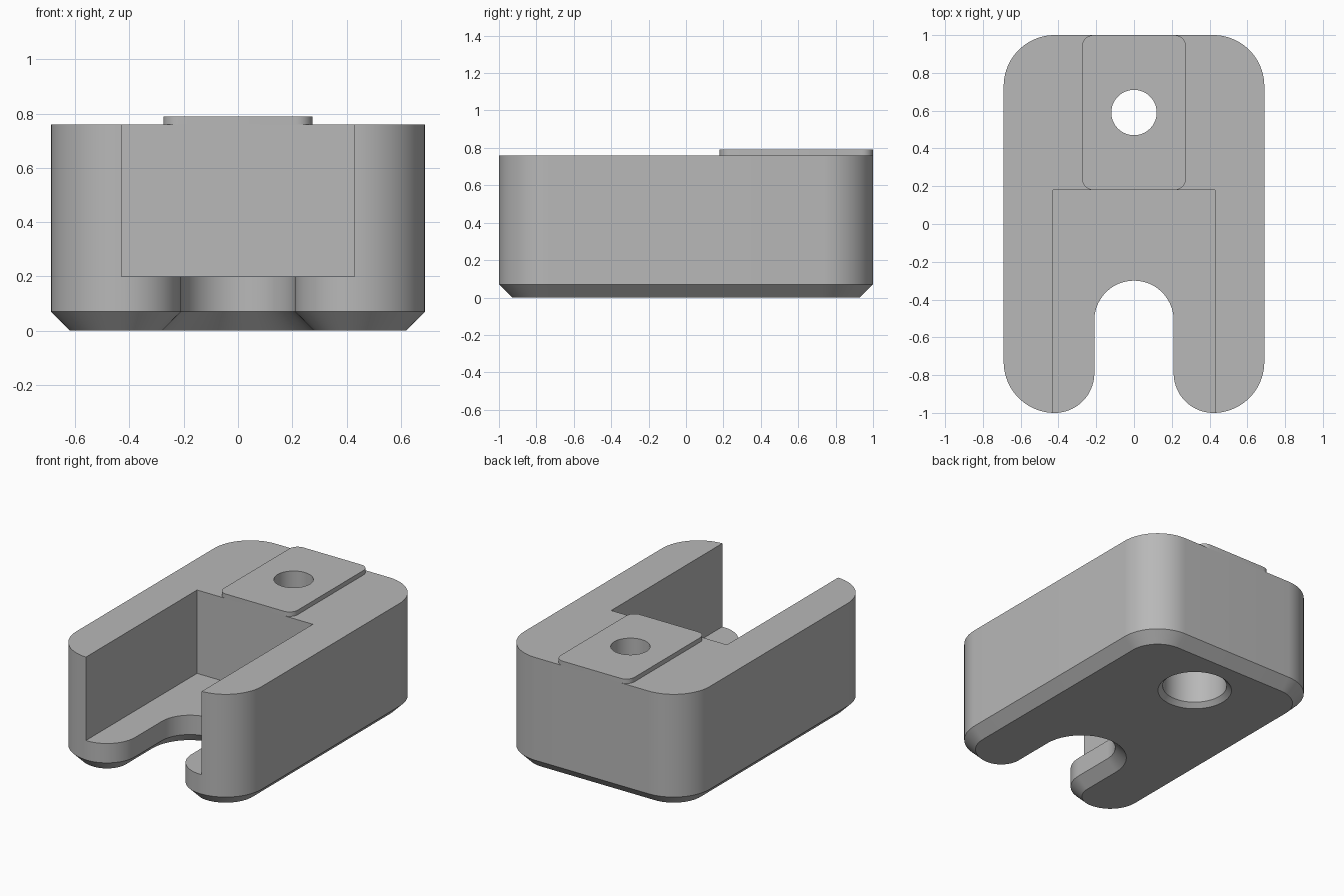
import bpy, bmesh
from math import sin, cos, radians

cube = bpy.data.objects.get("Cube")
if cube:
    bpy.data.objects.remove(cube, do_unlink=True)

GREY = (0.48, 0.48, 0.48, 1)
grey = bpy.data.materials.new("plain grey")
grey.use_nodes = True
grey.diffuse_color = GREY
grey.node_tree.nodes["Principled BSDF"].inputs["Base Color"].default_value = GREY

HALF_W, HALF_L, TOP = 0.69, 1.0, 0.76
HOLE_Y, POCKET_Y = 0.59, 0.18


def arc(cx, cy, r, start, end, steps=20):
    angles = [radians(start + (end - start) * i / steps) for i in range(steps + 1)]
    return [(cx + r * cos(a), cy + r * sin(a)) for a in angles]


def loft(name, rings):
    """Skin a stack of (outline, height) rings and cap both ends."""
    bm = bmesh.new()
    loops = [[bm.verts.new((x, y, z)) for x, y in pts] for pts, z in rings]
    for low, high in zip(loops, loops[1:]):
        n = len(low)
        for i in range(n):
            j = (i + 1) % n
            bm.faces.new((low[i], low[j], high[j], high[i]))
    bm.faces.new(loops[0][::-1])
    bm.faces.new(loops[-1])
    bmesh.ops.recalc_face_normals(bm, faces=bm.faces)
    mesh = bpy.data.meshes.new(name)
    bm.to_mesh(mesh)
    bm.free()
    mesh.materials.append(grey)
    obj = bpy.data.objects.new(name, mesh)
    bpy.context.collection.objects.link(obj)
    return obj


def body_outline(inset):
    """Rounded block with an open slot at the front, shrunk by inset."""
    outer, inner = 0.27, 0.21
    leg_x = HALF_W - outer
    right = arc(0, -0.51, inner + inset, 90, 0)
    right += arc(leg_x, inner - HALF_L, inner - inset, 180, 270)
    right += arc(leg_x, outer - HALF_L, outer - inset, 270, 360)[1:]
    right += arc(leg_x, HALF_L - outer, outer - inset, 0, 90)
    return right + [(-x, y) for x, y in right[:0:-1]]


def circle(r):
    return arc(0, HOLE_Y, r, 0, 360, 64)[:-1]


def rectangle(x, y0, y1):
    return [(-x, y0), (x, y0), (x, y1), (-x, y1)]


def cut(obj, cutter):
    cutter.hide_render = True
    mod = obj.modifiers.new("cut", "BOOLEAN")
    mod.operation = "DIFFERENCE"
    mod.solver = "EXACT"
    mod.object = cutter
    bpy.context.view_layer.objects.active = obj
    bpy.ops.object.modifier_apply(modifier=mod.name)
    bpy.data.objects.remove(cutter, do_unlink=True)


# Main block with a chamfered underside
body = loft("body", [(body_outline(0.07), 0), (body_outline(0), 0.07),
                     (body_outline(0), TOP)])

# Raised pad with rounded corners
px, pr = 0.275, 0.06
corners = [(px - pr, 1 - pr, 0), (pr - px, 1 - pr, 90),
           (pr - px, POCKET_Y + pr, 180), (px - pr, POCKET_Y + pr, 270)]
pad_outline = [p for x, y, a in corners for p in arc(x, y, pr, a, a + 90, 8)]
pad = loft("raised_pad", [(pad_outline, TOP), (pad_outline, 0.79)])

# Open pocket at the front
cut(body, loft("pocket_cutter", [(rectangle(0.43, -1.2, POCKET_Y), 0.2),
                                 (rectangle(0.43, -1.2, POCKET_Y), 1)]))

# Bolt hole through block and pad, with a chamfered counterbore below
for part in (body, pad):
    cut(part, loft("bolt_cutter", [(circle(0.12), -0.2), (circle(0.12), 1)]))
cut(body, loft("counterbore_cutter", [(circle(0.25), -0.02), (circle(0.2), 0.03),
                                      (circle(0.2), 0.4)]))

# Smooth the rounded walls, keep the corners sharp
for part in (body, pad):
    bpy.ops.object.select_all(action="DESELECT")
    part.select_set(True)
    bpy.context.view_layer.objects.active = part
    bpy.ops.object.shade_smooth_by_angle(angle=radians(30))
